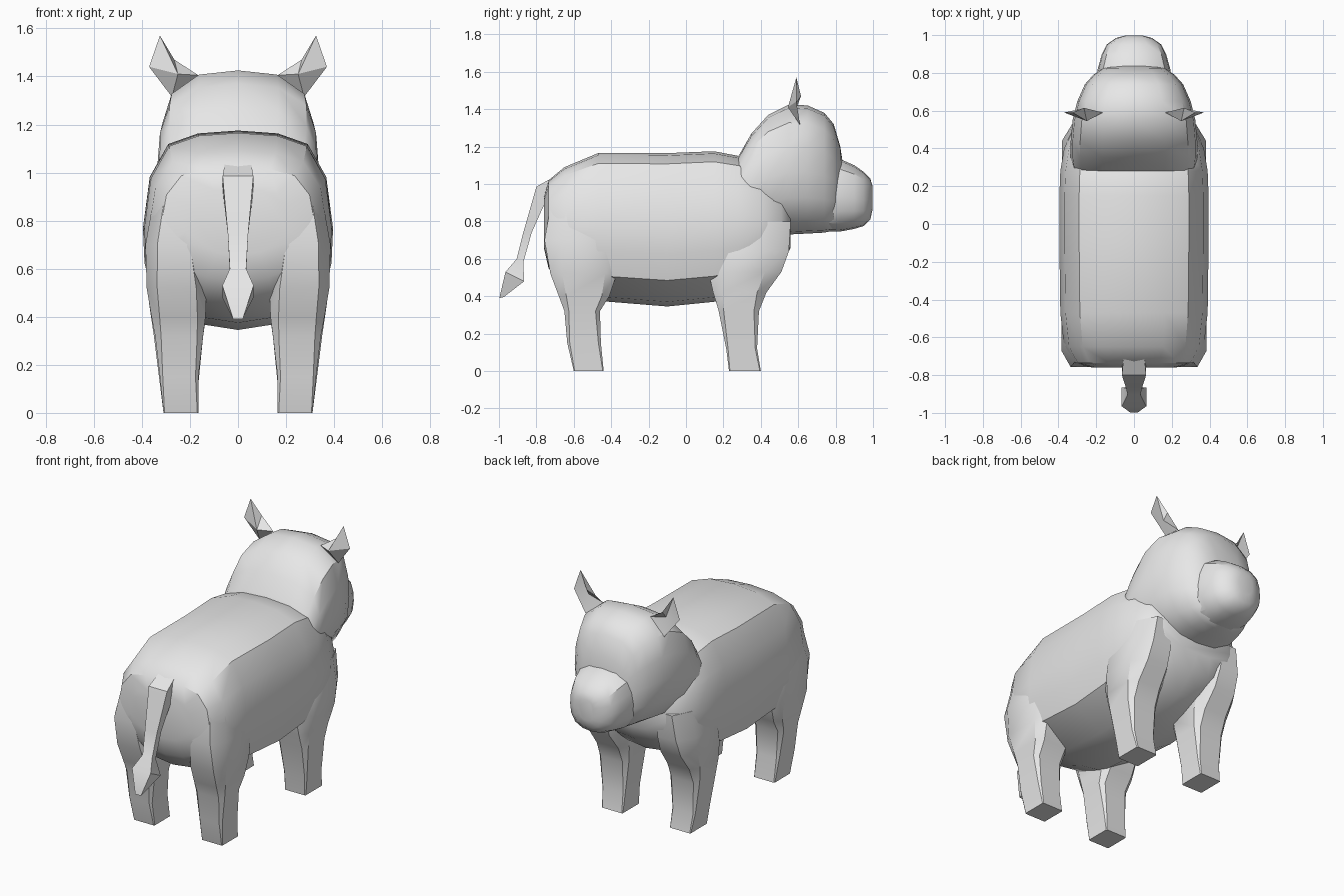
import bpy
import bmesh
import math

if "Cube" in bpy.data.objects:
    bpy.data.objects.remove(bpy.data.objects["Cube"], do_unlink=True)

grey = bpy.data.materials.new("plain_grey")
grey.use_nodes = True
grey.diffuse_color = (0.8, 0.8, 0.8, 1)
grey.node_tree.nodes["Principled BSDF"].inputs["Base Color"].default_value = (0.8, 0.8, 0.8, 1)


def finish(name, bm, angle=36):
    bmesh.ops.recalc_face_normals(bm, faces=bm.faces)
    mesh = bpy.data.meshes.new(name)
    bm.to_mesh(mesh)
    bm.free()
    mesh.materials.append(grey)
    obj = bpy.data.objects.new(name, mesh)
    bpy.context.collection.objects.link(obj)
    bpy.ops.object.select_all(action="DESELECT")
    obj.select_set(True)
    bpy.context.view_layer.objects.active = obj
    bpy.ops.object.shade_smooth_by_angle(angle=math.radians(angle))
    return obj


def loft(name, rings, angle=36):
    """Skin a list of equal point rings and cap both ends."""
    bm = bmesh.new()
    loops = [[bm.verts.new(p) for p in ring] for ring in rings]
    count = len(loops[0])
    for a, b in zip(loops, loops[1:]):
        for i in range(count):
            j = (i + 1) % count
            bm.faces.new((a[i], a[j], b[j], b[i]))
    bm.faces.new(loops[0])
    bm.faces.new(loops[-1])
    return finish(name, bm, angle)


def section(half, y, low, high, width):
    """Mirror a half outline into a full ring, fitted between low and high."""
    full = half + [(-x, t) for x, t in half[-2:0:-1]]
    return [(x * width, y, low + t * (high - low)) for x, t in full]


def leg_ring(side, z, x0, x1, y0, y1, cut):
    """Chamfered rectangle at height z."""
    cx, cy, hx, hy = (x0 + x1) / 2, (y0 + y1) / 2, (x1 - x0) / 2, (y1 - y0) / 2
    k = 1 - cut
    shape = [(1, k), (k, 1), (-k, 1), (-1, k), (-1, -k), (-k, -1), (k, -1), (1, -k)]
    return [(side * (cx + u * hx), cy + v * hy, z) for u, v in shape]


# Torso: nearly flat back with a ridge at each side, shallow keel belly
torso_half = [(0, 0), (.4, .03), (.9, .17), (.985, .34), (1, .5),
              (.93, .76), (.735, .93), (.42, .985), (0, 1)]
torso = [(-.76, .66, .93, .22), (-.735, .55, 1.02, .32), (-.65, .45, 1.09, .37),
         (-.47, .375, 1.165, .39), (-.1, .345, 1.165, .395), (.15, .37, 1.175, .395),
         (.28, .41, 1.15, .39), (.4, .46, 1.1, .37), (.51, .56, 1.0, .32),
         (.56, .66, .92, .25)]
loft("torso", [section(torso_half, *r) for r in torso])

# Head and neck
head_half = [(0, 0), (.4, .02), (.75, .11), (.95, .28), (1, .48),
             (.97, .68), (.85, .86), (.5, .975), (0, 1)]
head = [(.25, .78, 1.1, .31), (.29, .75, 1.165, .325), (.35, .73, 1.27, .335),
        (.44, .725, 1.37, .335), (.55, .73, 1.425, .325), (.65, .735, 1.42, .3),
        (.74, .74, 1.38, .26), (.79, .75, 1.32, .215), (.825, .79, 1.2, .165),
        (.84, .86, 1.1, .1)]
loft("head", [section(head_half, *r) for r in head])

# Muzzle with a rounded nose disc
muzzle = [(.7, .75, 1.15, .2), (.82, .745, 1.135, .192), (.9, .76, 1.1, .17),
          (.95, .775, 1.065, .145), (.985, .81, 1.03, .095), (.997, .86, .99, .05)]
loft("muzzle", [section(head_half, *r) for r in muzzle], 32)

# Legs: height, inner x, outer x, back y, front y, corner chamfer
rear_leg = [(0, .165, .31, -.6, -.44, .06), (.15, .165, .325, -.635, -.455, .15),
            (.32, .145, .345, -.65, -.46, .25), (.4, .135, .36, -.68, -.41, .3),
            (.52, .13, .38, -.725, -.37, .35), (.7, .15, .385, -.757, -.34, .42),
            (.9, .17, .35, -.72, -.36, .5)]
front_leg = [(0, .165, .31, .23, .4, .06), (.12, .165, .325, .215, .38, .12),
             (.32, .145, .35, .175, .39, .25), (.42, .13, .365, .145, .43, .35),
             (.53, .12, .38, .12, .51, .45), (.64, .12, .38, .12, .55, .5),
             (.8, .14, .35, .15, .56, .55)]

# Ears: pointed outline, raised back, hollow front
ear_rim = [(.165, .59, 1.405), (.265, .615, 1.47), (.325, .59, 1.57),
           (.37, .59, 1.44), (.275, .61, 1.315)]
ear_centres = [(.27, .585, 1.43), (.25, .545, 1.41)]

for label, side in (("left", 1), ("right", -1)):
    for part, rings in (("rear_leg", rear_leg), ("front_leg", front_leg)):
        loft(label + "_" + part, [leg_ring(side, *r) for r in rings])
    bm = bmesh.new()
    rim = [bm.verts.new((side * x, y, z)) for x, y, z in ear_rim]
    for x, y, z in ear_centres:
        centre = bm.verts.new((side * x, y, z))
        for i, v in enumerate(rim):
            bm.faces.new((v, rim[(i + 1) % len(rim)], centre))
    finish(label + "_ear", bm, 25)

# Tail: outer y and z, inner y and z, half width, ending in a pointed tuft
tail = [(-.65, 1.07, -.63, 1.0, .05), (-.8, .985, -.74, .93, .064),
        (-.87, .74, -.825, .74, .042), (-.905, .6, -.87, .58, .034),
        (-.965, .53, -.865, .48, .065), (-.998, .39, -.975, .395, .02)]
loft("tail", [[(-w, oy, oz), (w, oy, oz), (w, iy, iz), (-w, iy, iz)]
              for oy, oz, iy, iz, w in tail], 30)
